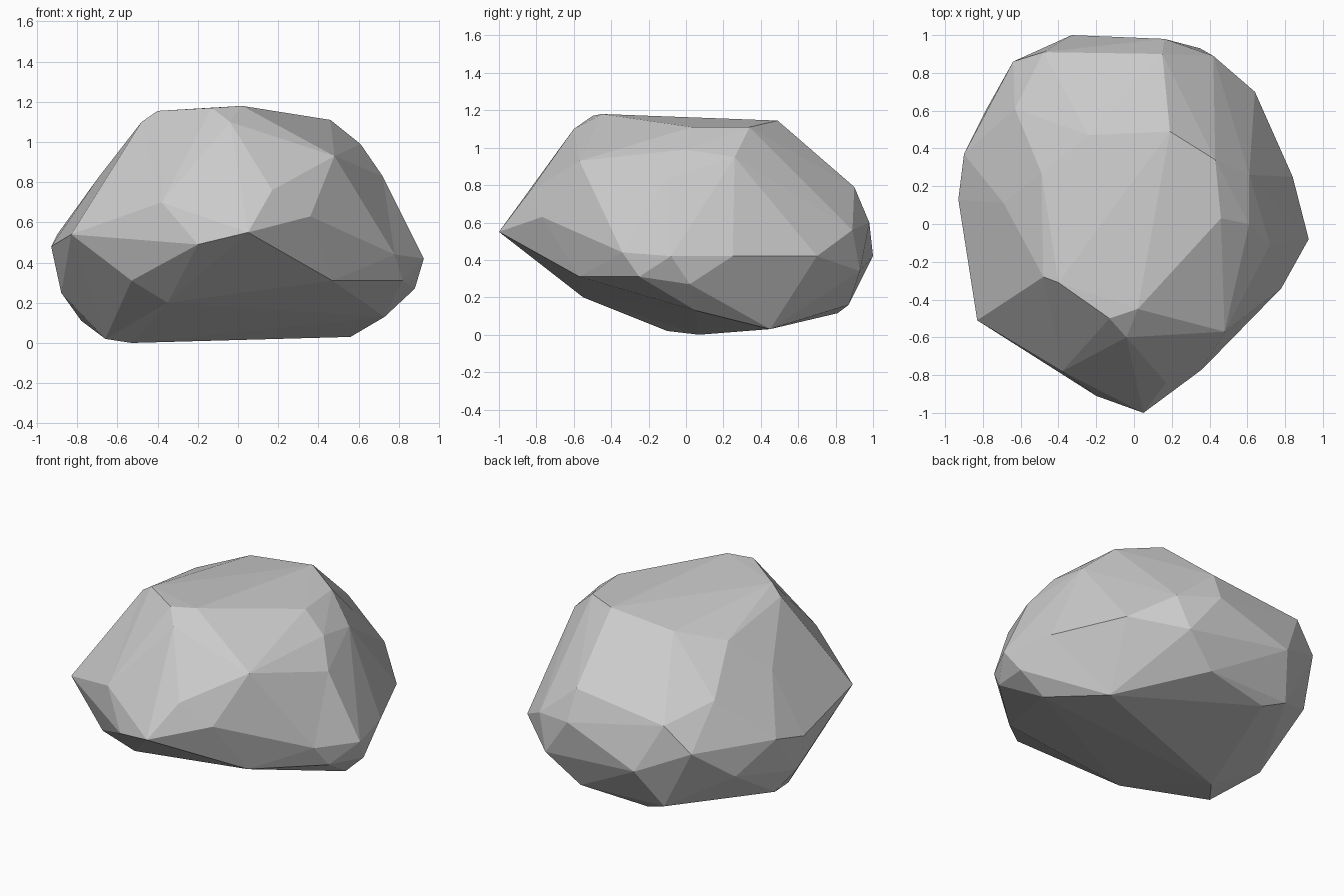
import bpy, bmesh
from mathutils import Vector

# Corner points of the faceted boulder, from crown to underside
CORNERS = [
    # crown
    (-0.40, -0.31, 1.155), (-0.13, -0.50, 1.17), (0.02, -0.45, 1.18), (-0.04, -0.60, 1.10),
    (0.46, 0.03, 1.11), (0.43, 0.34, 1.11), (0.19, 0.49, 1.145),
    (-0.48, -0.28, 1.10), (-0.49, 0.27, 1.03), (-0.24, 0.47, 1.10),
    # shoulder
    (0.48, -0.57, 0.93), (0.61, 0.0, 0.99), (0.61, 0.26, 0.95), (0.72, -0.11, 0.83),
    (0.17, -0.84, 0.76), (-0.38, -0.78, 0.70), (0.36, -0.77, 0.63), (-0.69, 0.11, 0.83),
    (-0.63, 0.61, 0.81), (0.15, 0.90, 0.79), (-0.48, 0.91, 0.72),
    # waist
    (0.05, -1.00, 0.55), (-0.20, -0.91, 0.49), (-0.83, -0.51, 0.54), (-0.93, 0.13, 0.48),
    (-0.90, 0.37, 0.54), (-0.64, 0.86, 0.56), (-0.33, 1.00, 0.42), (0.16, 0.98, 0.60),
    (0.42, 0.89, 0.56), (0.64, 0.70, 0.42), (0.84, 0.25, 0.42), (0.925, -0.08, 0.42),
    (0.78, -0.34, 0.44),
    # underside
    (-0.78, 0.61, 0.36), (0.35, 0.93, 0.34), (0.47, -0.57, 0.31), (0.82, -0.25, 0.31),
    (0.88, 0.02, 0.27), (0.73, 0.05, 0.13), (0.56, 0.45, 0.03), (0.14, 0.87, 0.16),
    (-0.30, 0.81, 0.115), (-0.44, 0.85, 0.17), (-0.88, 0.14, 0.25), (-0.78, 0.21, 0.11),
    (-0.53, 0.07, 0.00), (-0.66, -0.10, 0.02), (-0.53, -0.62, 0.31), (-0.35, -0.55, 0.20),
]
CENTRE = Vector((0, 0, 0.55))

# Hull the corners after easing them toward a sphere, so shallow dents survive
bm = bmesh.new()
true_pos = bm.verts.layers.float_vector.new("true_pos")
for corner in CORNERS:
    offset = Vector(corner) - CENTRE
    v = bm.verts.new(offset.lerp(offset.normalized(), 0.3))
    v[true_pos] = corner
bmesh.ops.convex_hull(bm, input=bm.verts)
loose = [v for v in bm.verts if not v.link_faces]
bmesh.ops.delete(bm, geom=loose, context='VERTS')

# Return every corner to its real place
for v in bm.verts:
    v.co = v[true_pos]
bmesh.ops.recalc_face_normals(bm, faces=bm.faces)

mesh = bpy.data.meshes.new("boulder")
bm.to_mesh(mesh)
bm.free()
boulder = bpy.data.objects.new("boulder", mesh)
bpy.context.collection.objects.link(boulder)
